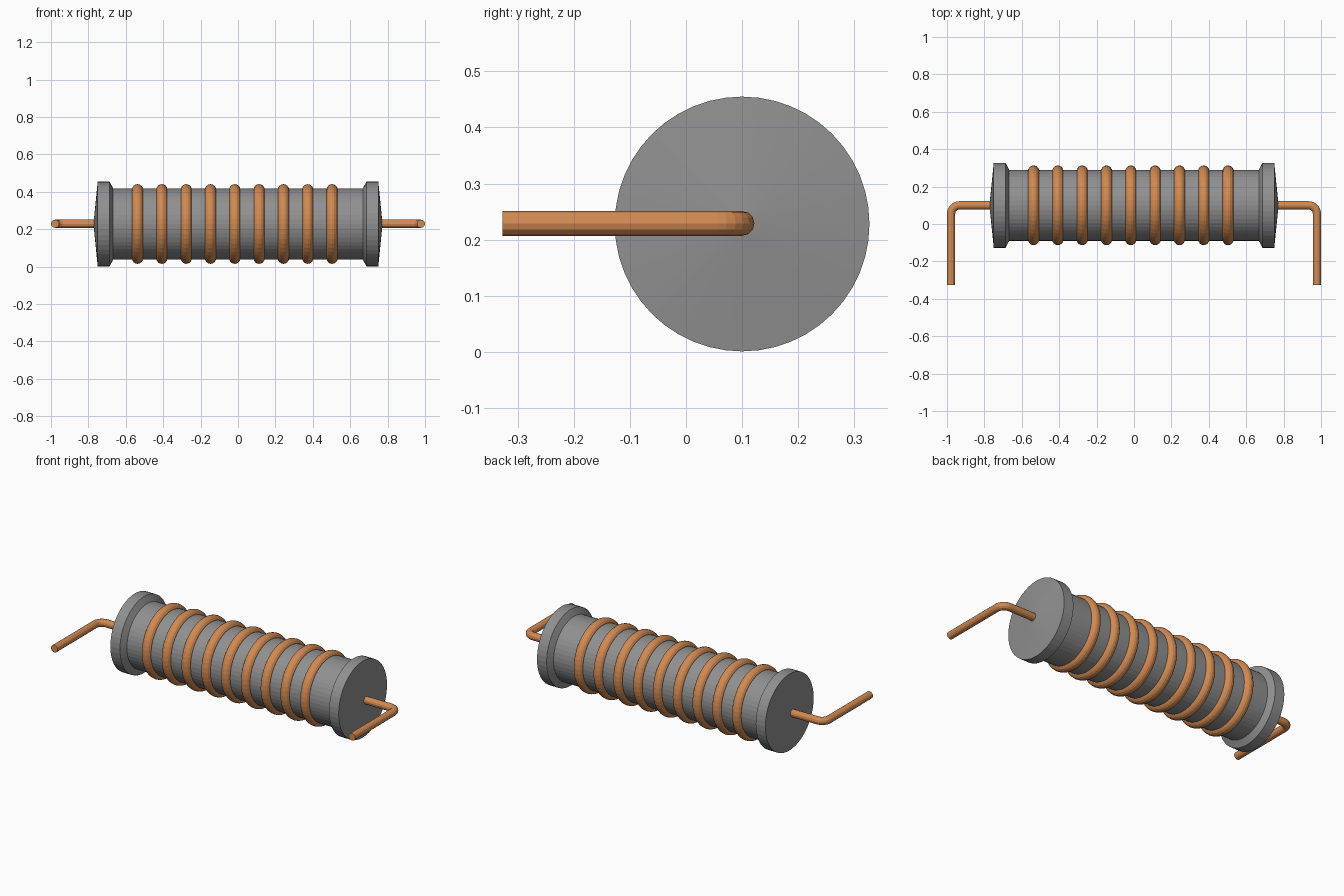
import bpy, bmesh
from math import pi, sin, cos

if "Cube" in bpy.data.objects:
    bpy.data.objects.remove(bpy.data.objects["Cube"])

AXIS_Y, AXIS_Z = 0.1, 0.228


def material(name, color):
    mat = bpy.data.materials.new(name)
    mat.diffuse_color = (*color, 1)
    mat.use_nodes = True
    mat.node_tree.nodes["Principled BSDF"].inputs["Base Color"].default_value = mat.diffuse_color
    return mat


copper = material("copper", (0.64, 0.255, 0.085))
dark_grey = material("dark_grey", (0.28, 0.28, 0.28))

# Grey core with flanged ends: half profile (x, radius), mirrored and lathed about x
half = [(0.773, 0.0), (0.75, 0.227), (0.687, 0.227), (0.667, 0.19)]
profile = half + [(-x, r) for x, r in reversed(half)]
bm = bmesh.new()
verts = [bm.verts.new((x, AXIS_Y, AXIS_Z + r)) for x, r in profile]
edges = [bm.edges.new(pair) for pair in zip(verts, verts[1:])]
bmesh.ops.spin(bm, geom=verts + edges, cent=(0, AXIS_Y, AXIS_Z), axis=(1, 0, 0),
               angle=2 * pi, steps=48, use_duplicate=False)
bmesh.ops.remove_doubles(bm, verts=bm.verts, dist=1e-4)
bmesh.ops.recalc_face_normals(bm, faces=bm.faces)
mesh = bpy.data.meshes.new("core")
bm.to_mesh(mesh)
bm.free()
mesh.materials.append(dark_grey)
core = bpy.data.objects.new("core", mesh)
bpy.context.collection.objects.link(core)

# Nine copper winding rings
for i in range(9):
    bpy.ops.mesh.primitive_torus_add(
        location=(-0.537 + i * 0.13, AXIS_Y, AXIS_Z), rotation=(0, pi / 2, 0),
        major_segments=48, minor_segments=16, major_radius=0.183, minor_radius=0.03)
    ring = bpy.context.object
    ring.name = f"winding_ring_{i + 1}"
    ring.data.materials.append(copper)


# Bent leads: straight out of each end, rounded corner, then forward
def lead(name, side, bend=0.045, leg_x=0.978):
    path = [(0.72, AXIS_Y)]
    for k in range(7):
        a = pi / 2 * (1 - k / 6)
        path.append((leg_x - bend + bend * cos(a), AXIS_Y - bend + bend * sin(a)))
    path.append((leg_x, -0.327))
    curve = bpy.data.curves.new(name, 'CURVE')
    curve.dimensions = '3D'
    curve.bevel_depth = 0.022
    curve.bevel_resolution = 4
    curve.use_fill_caps = True
    spline = curve.splines.new('POLY')
    spline.points.add(len(path) - 1)
    for p, (x, y) in zip(spline.points, path):
        p.co = (side * x, y, AXIS_Z + 0.001, 1)
    spline.use_smooth = False
    obj = bpy.data.objects.new(name, curve)
    bpy.context.collection.objects.link(obj)
    bpy.ops.object.select_all(action='DESELECT')
    obj.select_set(True)
    bpy.context.view_layer.objects.active = obj
    bpy.ops.object.convert(target='MESH')
    obj = bpy.context.object
    obj.data.materials.clear()
    obj.data.materials.append(copper)
    bpy.ops.object.shade_flat()


lead("left_lead", -1)
lead("right_lead", 1)
